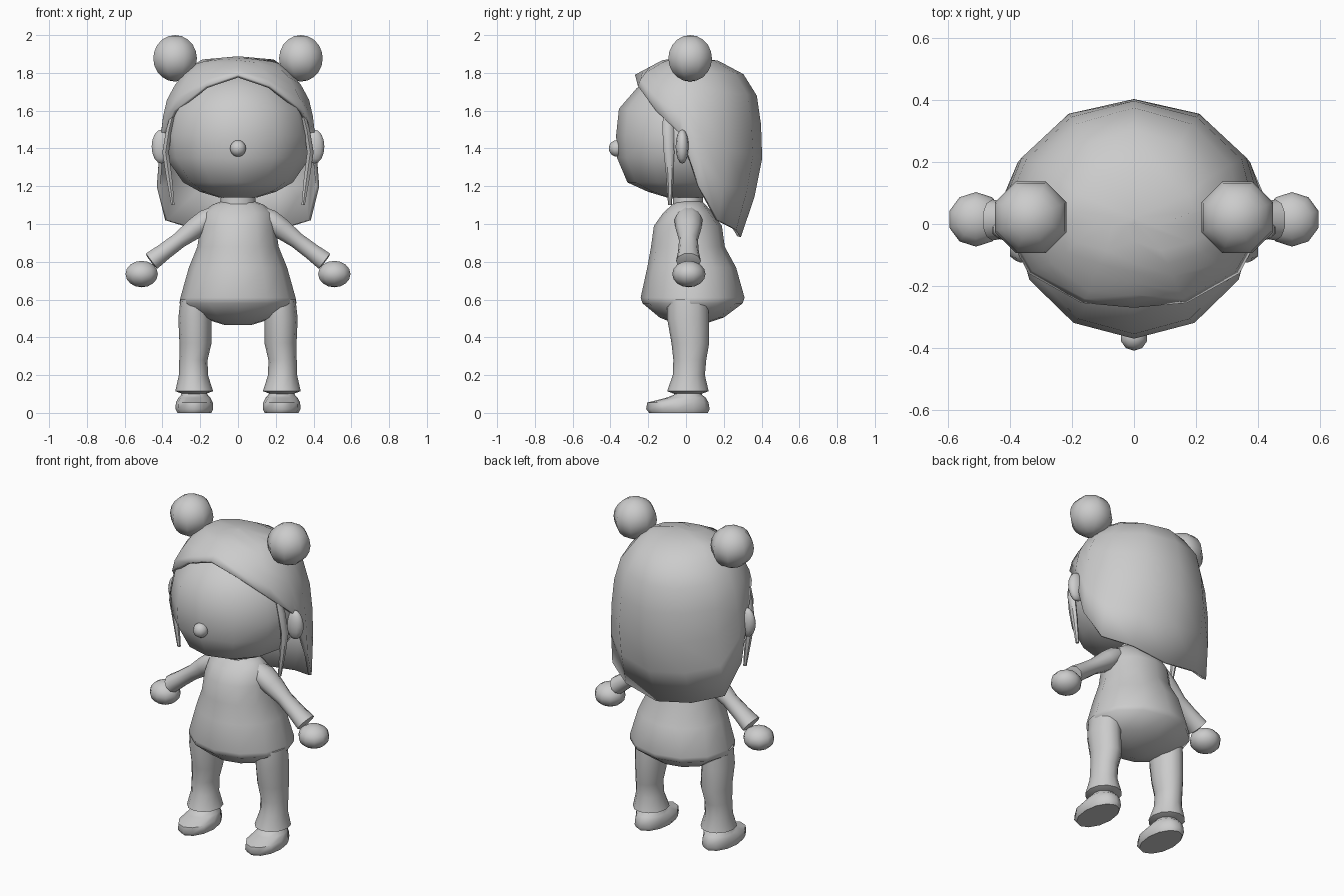
import bpy, bmesh
from math import sin, cos, pi, radians
from mathutils import Matrix, Vector

if "Cube" in bpy.data.objects:
    bpy.data.objects.remove(bpy.data.objects["Cube"])

grey = bpy.data.materials.new("plain grey")
grey.use_nodes = True
COLOUR = (0.6, 0.6, 0.6, 1)
grey.diffuse_color = COLOUR
grey.node_tree.nodes["Principled BSDF"].inputs["Base Color"].default_value = COLOUR


def finish(name, bm, angle=50, thickness=0):
    """Turn a bmesh into a smooth-shaded object."""
    bmesh.ops.recalc_face_normals(bm, faces=bm.faces)
    mesh = bpy.data.meshes.new(name)
    bm.to_mesh(mesh)
    bm.free()
    mesh.materials.append(grey)
    obj = bpy.data.objects.new(name, mesh)
    bpy.context.collection.objects.link(obj)
    bpy.ops.object.select_all(action="DESELECT")
    obj.select_set(True)
    bpy.context.view_layer.objects.active = obj
    bpy.ops.object.shade_smooth_by_angle(angle=radians(angle))
    if thickness:
        solid = obj.modifiers.new("thickness", "SOLIDIFY")
        solid.thickness = thickness
    return obj


def loft(name, rings, segments=12, matrix=Matrix(), angle=50):
    """Skin elliptical rings given as (x, y, z, radius_x, radius_y)."""
    bm = bmesh.new()
    loops = []
    for x, y, z, rx, ry in rings:
        turns = [2 * pi * i / segments for i in range(segments)]
        loops.append([bm.verts.new(matrix @ Vector((x + rx * sin(a), y - ry * cos(a), z)))
                      for a in turns])
    for low, high in zip(loops, loops[1:]):
        for i in range(segments):
            j = (i + 1) % segments
            bm.faces.new((low[i], low[j], high[j], high[i]))
    bm.faces.new(loops[0])
    bm.faces.new(loops[-1])
    return finish(name, bm, angle)


def ball(name, centre, radii, segments=10, rings=8, turn=0):
    bm = bmesh.new()
    matrix = (Matrix.Translation(centre) @ Matrix.Diagonal((*radii, 1))
              @ Matrix.Rotation(turn, 4, "Z"))
    bmesh.ops.create_uvsphere(bm, u_segments=segments, v_segments=rings,
                              radius=1, matrix=matrix)
    return finish(name, bm, 80)


def lookup(table, key):
    """Linear interpolation in rows sorted by their first value."""
    for a, b in zip(table, table[1:]):
        if key <= b[0]:
            t = max(0, (key - a[0]) / (b[0] - a[0]))
            return [p + (q - p) * t for p, q in zip(a[1:], b[1:])]
    return list(table[-1][1:])


# Head, nose and neck
loft("head", [(0, .01, z, rx, ry) for z, rx, ry in (
    (1.14, .10, .11), (1.17, .20, .21), (1.22, .29, .32), (1.35, .38, .375),
    (1.47, .39, .38), (1.61, .36, .365), (1.72, .27, .27), (1.80, .15, .15))], angle=80)
ball("nose", (0, -.365, 1.4), (.044, .044, .044))
loft("neck", [(0, .01, 1.05, .10, .08), (0, .01, 1.2, .085, .08)])

# Hair shell: rim height by angle from the front, radii (side, front, back) by height
RIM = [(0, 1.79), (30, 1.73), (60, 1.6), (82, 1.48), (98, 1.2),
       (120, 1.02), (150, .97), (180, .93)]
SHAPE = [(.93, .45, .33, .27), (1.13, .44, .36, .34), (1.38, .42, .385, .39),
         (1.55, .405, .37, .375), (1.68, .375, .34, .355), (1.79, .30, .29, .29),
         (1.87, .20, .14, .14), (1.888, 0, 0, 0)]
TOP, STEPS = 1.888, 7
angles = [a for a, z in RIM] + [-a for a, z in RIM[-2:0:-1]]
bm = bmesh.new()
apex = bm.verts.new((0, .02, TOP))
columns = []
for a in angles:
    rim = lookup(RIM, abs(a))[0]
    column = [apex]
    for k in range(1, STEPS + 1):
        z = rim + (TOP - rim) * cos(k / STEPS * pi / 2)
        side, front, back = lookup(SHAPE, z)
        depth = front if abs(a) < 90 else back
        column.append(bm.verts.new((side * sin(radians(a)),
                                    .02 - depth * cos(radians(a)), z)))
    columns.append(column)
for c, d in zip(columns, columns[1:] + columns[:1]):
    bm.faces.new((apex, c[1], d[1]))
    for k in range(1, STEPS):
        bm.faces.new((c[k], c[k + 1], d[k + 1], d[k]))
finish("hair", bm, 60, thickness=.02)

# Dress
loft("dress", [(0, y, z, rx, ry) for z, y, rx, ry in (
    (.465, .02, .07, .06), (.505, .03, .2, .17), (.58, .035, .31, .265),
    (.61, .035, .305, .275), (.77, .03, .26, .235), (.88, .01, .215, .195),
    (.99, .01, .2, .18), (1.06, .01, .185, .13), (1.1, .015, .14, .09),
    (1.12, .015, .09, .07))], angle=65)

# Paired parts
for label, s in (("left", 1), ("right", -1)):
    ball(label + "_hair_bun", (s * .333, .022, 1.877), (.125, .125, .123), 8, 10, pi / 8)
    ball(label + "_ear", (s * .405, -.02, 1.41), (.055, .035, .09))
    loft(label + "_side_lock", [(s * x, y, z, rx, ry) for x, y, z, rx, ry in (
        (.335, -.10, 1.62, .012, .02), (.365, -.095, 1.5, .018, .03),
        (.383, -.09, 1.38, .02, .028), (.365, -.085, 1.25, .018, .02),
        (.345, -.085, 1.1, .01, .01))], 6)
    # Sleeve runs outward and down from the shoulder
    arm = Matrix.Translation((s * .15, .013, 1.035)) @ Matrix.Rotation(s * radians(127), 4, "Y")
    loft(label + "_arm", [(0, 0, z, rx, ry) for z, rx, ry in (
        (-.04, .04, .05), (.02, .06, .075), (.1, .058, .068), (.2, .045, .05),
        (.3, .047, .055), (.385, .053, .066), (.39, .035, .04))], 10, arm)
    ball(label + "_hand", (s * .51, .015, .735), (.09, .088, .07))
    loft(label + "_leg", [(s * x, y, z, rx, ry) for x, y, z, rx, ry in (
        (.232, .01, .1, .06, .07), (.232, .01, .115, .1, .11), (.236, .015, .2, .077, .085),
        (.236, .02, .28, .075, .087), (.225, .023, .37, .085, .1), (.228, .01, .5, .088, .11),
        (.225, .01, .6, .08, .11))])
    loft(label + "_shoe", [(s * .231, y, z, rx, ry) for z, y, rx, ry in (
        (0, -.04, .09, .155), (.02, -.043, .1, .168), (.055, -.043, .098, .162),
        (.08, 0, .085, .105), (.095, .01, .07, .075), (.13, .01, .055, .06))])
